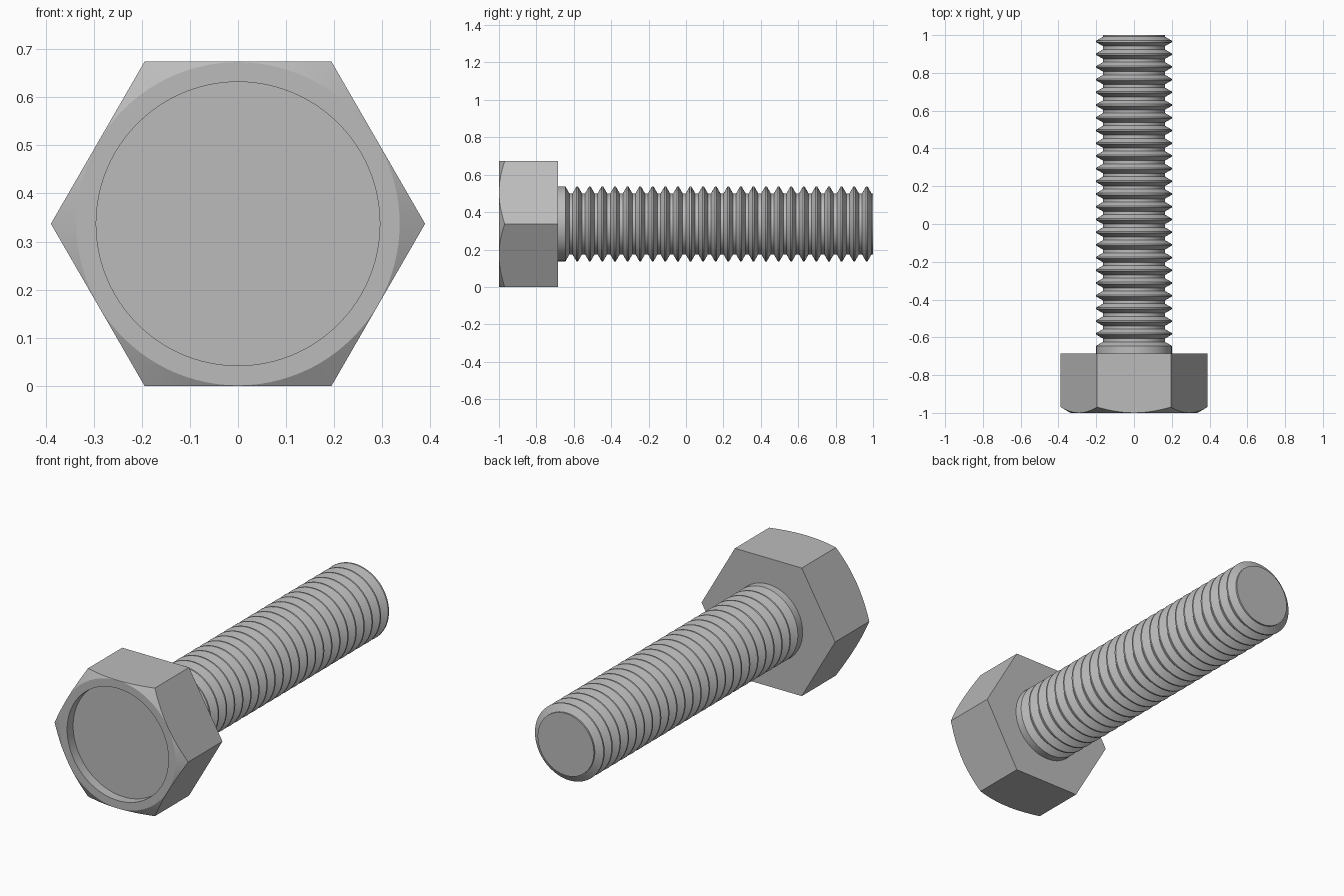
import bpy
import bmesh
from math import cos, sin, pi, radians

if "Cube" in bpy.data.objects:
    bpy.data.objects.remove(bpy.data.objects["Cube"])

AXIS_Z = 0.337        # height of the bolt axis
APOTHEM = 0.337       # half the width across the flats
HEAD_BACK = -0.685
PITCH = 0.0673
MAJOR, MINOR = 0.2, 0.1635
CRESTS = 24

steel = bpy.data.materials.new("steel grey")
steel.use_nodes = True
GREY = (0.5, 0.5, 0.5, 1)
steel.diffuse_color = GREY
steel.node_tree.nodes["Principled BSDF"].inputs["Base Color"].default_value = GREY


def lathe(name, profile, sides):
    """Closed solid turned about the bolt axis from (radius, y) points."""
    bm = bmesh.new()
    rings = []
    for r, y in profile:
        rings.append([bm.verts.new((r * cos(2 * pi * i / sides), y,
                                    AXIS_Z + r * sin(2 * pi * i / sides)))
                      for i in range(sides)])
    for a, b in zip(rings, rings[1:]):
        for i in range(sides):
            j = (i + 1) % sides
            bm.faces.new((a[i], a[j], b[j], b[i]))
    bm.faces.new(rings[0])
    bm.faces.new(rings[-1])
    bmesh.ops.recalc_face_normals(bm, faces=bm.faces)
    mesh = bpy.data.meshes.new(name)
    bm.to_mesh(mesh)
    bm.free()
    mesh.materials.append(steel)
    obj = bpy.data.objects.new(name, mesh)
    bpy.context.collection.objects.link(obj)
    return obj


def activate(obj):
    bpy.ops.object.select_all(action="DESELECT")
    obj.select_set(True)
    bpy.context.view_layer.objects.active = obj


# Hexagonal head, trimmed by a turned shape with a 30 degree chamfer and a recess
corner = APOTHEM / cos(pi / 6)
head = lathe("hex_head", [(corner, -1.0), (corner, HEAD_BACK)], 6)
cutter = lathe("chamfer_cutter", [(0.295, -0.95), (0.295, -1.001), (0.3345, -1.001),
                                  (0.5, -0.905), (0.5, -0.6)], 96)
trim = head.modifiers.new("chamfer", "BOOLEAN")
trim.operation = "INTERSECT"
trim.solver = "EXACT"
trim.object = cutter
activate(head)
bpy.ops.object.modifier_apply(modifier=trim.name)
bpy.data.objects.remove(cutter)
bpy.ops.object.shade_smooth_by_angle(angle=radians(20))

# Threaded shank: plain shoulder, then evenly spaced ridges with flat crests and roots
first = 1.0 - PITCH * (CRESTS - 0.5)
crest, root = PITCH / 16, PITCH * 3 / 8
profile = [(MAJOR, HEAD_BACK - 0.02), (MAJOR, first - PITCH + crest),
           (MINOR, first - PITCH + root)]
for n in range(CRESTS):
    y = first + n * PITCH
    profile += [(MINOR, y - root), (MAJOR, y - crest),
                (MAJOR, y + crest), (MINOR, y + root)]
profile.append((MINOR, 1.0))
shank = lathe("threaded_shank", profile, 64)
activate(shank)
bpy.ops.object.shade_smooth_by_angle(angle=radians(25))
